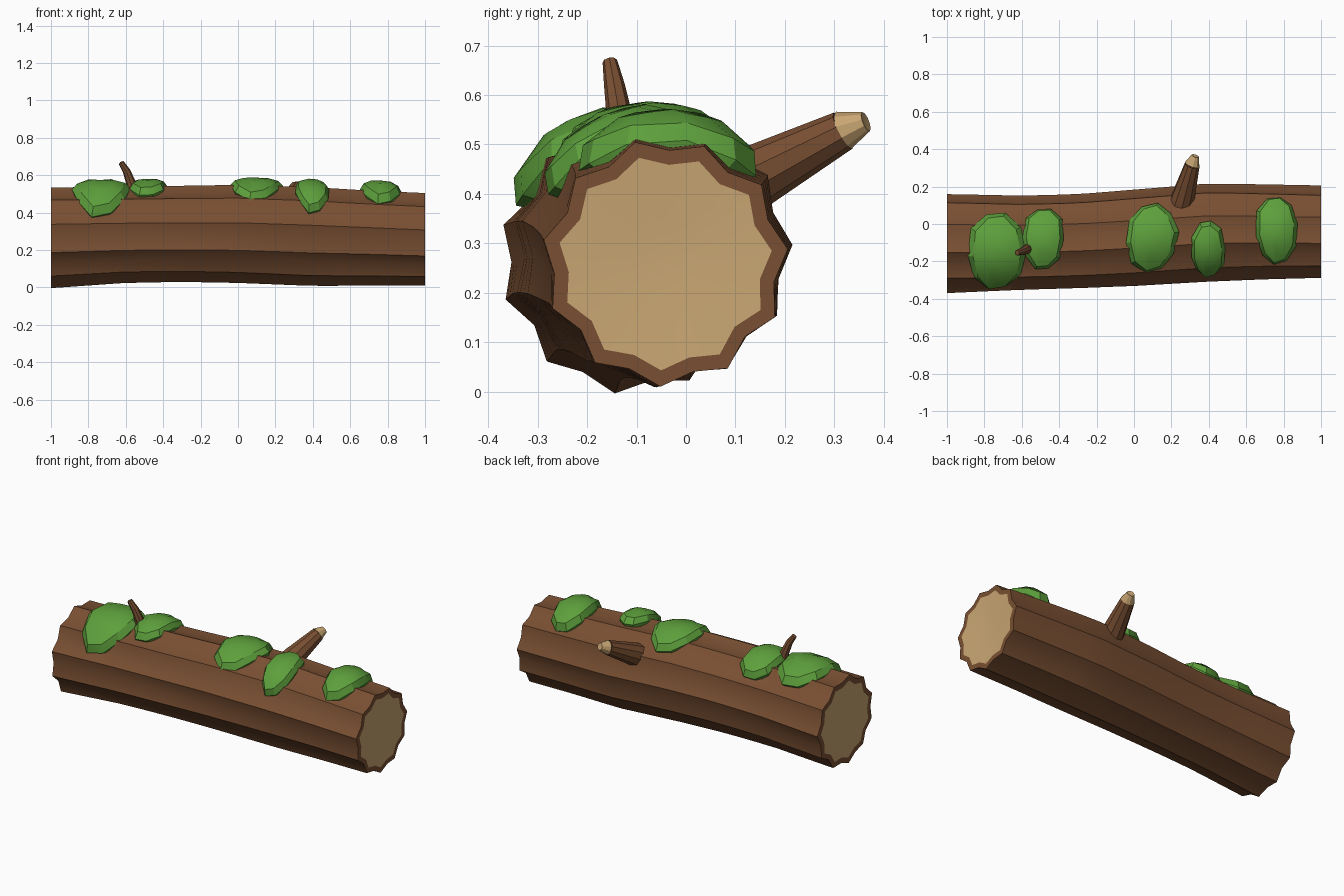
import bpy, bmesh, math, random
from mathutils import Vector

if "Cube" in bpy.data.objects:
    bpy.data.objects.remove(bpy.data.objects["Cube"])

random.seed(4)
RIDGES = 11
N = RIDGES * 2


def material(name, rgb):
    m = bpy.data.materials.new(name)
    m.diffuse_color = (*rgb, 1)
    m.use_nodes = True
    m.node_tree.nodes["Principled BSDF"].inputs["Base Color"].default_value = m.diffuse_color
    return m


BARK = material("bark", (0.19, 0.078, 0.032))
WOOD = material("wood", (0.58, 0.38, 0.17))
MOSS = material("moss", (0.11, 0.35, 0.045))


def loft(name, rings, mat, start=None, end=None, angle=30):
    """Skin a list of vertex rings; start/end are optional fan centres."""
    bm = bmesh.new()
    vr = [[bm.verts.new(p) for p in r] for r in rings]
    n = len(rings[0])
    for a, b in zip(vr, vr[1:]):
        for i in range(n):
            j = (i + 1) % n
            bm.faces.new((a[i], a[j], b[j], b[i]))
    for centre, ring in ((start, vr[0]), (end, vr[-1])):
        if centre is not None:
            c = bm.verts.new(centre)
            for i in range(n):
                bm.faces.new((ring[i], ring[(i + 1) % n], c))
    bmesh.ops.recalc_face_normals(bm, faces=bm.faces)
    me = bpy.data.meshes.new(name)
    bm.to_mesh(me)
    bm.free()
    me.materials.append(mat)
    ob = bpy.data.objects.new(name, me)
    bpy.context.collection.objects.link(ob)
    bpy.ops.object.select_all(action='DESELECT')
    ob.select_set(True)
    bpy.context.view_layer.objects.active = ob
    bpy.ops.object.shade_smooth_by_angle(angle=math.radians(angle))
    return ob


# Log spine: x, centre y, centre z, ridge radius
SPINE = [(-1, -0.11, 0.266, 0.268), (-0.6, -0.105, 0.28, 0.257),
         (-0.3, -0.095, 0.285, 0.258), (0, -0.075, 0.287, 0.264),
         (0.4, -0.045, 0.277, 0.266), (0.7, -0.042, 0.27, 0.255),
         (1, -0.042, 0.262, 0.248)]


def spine(x):
    for a, b in zip(SPINE, SPINE[1:]):
        if x <= b[0]:
            t = (x - a[0]) / (b[0] - a[0])
            return [a[k] + (b[k] - a[k]) * t for k in (1, 2, 3)]
    return list(SPINE[-1][1:])


def around(x, ang, scale=1.0, add=0.0):
    cy, cz, r = spine(x)
    r = r * scale + add
    return Vector((x, cy + r * math.cos(ang), cz + r * math.sin(ang)))


# Ridged cross-section with slight irregularity and twist
offset = [random.uniform(-0.012, 0.012) for _ in range(N)]
phase = [random.uniform(0, 6.28) for _ in range(N)]


def section(x, scale=1.0, dx=0.0):
    ring = []
    for i in range(N):
        a = math.radians(6 - 2.5 * (1 - x)) + i * math.tau / N
        s = (1.0 if i % 2 == 0 else 0.905) + offset[i]
        s += 0.012 * math.sin(3 * x + phase[i])
        p = around(x, a, s * scale)
        p.x += dx
        ring.append(p)
    return ring


# Bark shell including the flat rim at both ends
xs = [-1 + i / 8 for i in range(17)]
loft("log_bark", [section(-1, 0.87)] + [section(x) for x in xs] + [section(1, 0.87)], BARK)

# Cut wood faces, slightly dished
for name, s in (("left_end_wood", -1), ("right_end_wood", 1)):
    rings = [section(s, 0.87 * k, -s * d) for k, d in ((1, 0), (0.66, 0.004), (0.33, 0.008))]
    cy, cz, _ = spine(s)
    loft(name, rings, WOOD, end=(s * 0.99, cy, cz))


def tube_rings(points, radii, sides):
    pts = [Vector(p) for p in points]
    rings = []
    for k, p in enumerate(pts):
        d = (pts[min(k + 1, len(pts) - 1)] - pts[max(k - 1, 0)]).normalized()
        u = d.cross(Vector((1, 0, 0))).normalized()
        v = d.cross(u)
        rings.append([p + radii[k] * (math.cos(i * math.tau / sides) * u
                                      + math.sin(i * math.tau / sides) * v)
                      for i in range(sides)])
    return rings


# Broken branch stub with a pale snapped tip
stub_end = (0.312, 0.318, 0.528)
loft("branch_stub", tube_rings([(0.23, 0.03, 0.37), (0.265, 0.15, 0.44), stub_end],
                               [0.075, 0.063, 0.041], 10), BARK)
loft("branch_stub_wood", tube_rings([stub_end, (0.328, 0.364, 0.546)], [0.041, 0.021], 10),
     WOOD, end=(0.327, 0.361, 0.545), start=stub_end)

# Small bent twig
loft("twig", tube_rings([(-0.56, -0.13, 0.48), (-0.573, -0.135, 0.56),
                         (-0.595, -0.145, 0.62), (-0.625, -0.154, 0.668)],
                        [0.032, 0.026, 0.021, 0.015], 8), BARK,
     end=(-0.628, -0.155, 0.671))

# Moss cushions draped over the top: centre x, half length, centre angle, half angle, height
PADS = [(-0.735, 0.165, 102, 55, 0.045), (-0.485, 0.115, 84, 42, 0.042),
        (0.095, 0.145, 91, 46, 0.038), (0.395, 0.093, 113, 38, 0.042),
        (0.765, 0.118, 87, 49, 0.05)]
for k, (x0, hx, a0, ha, h) in enumerate(PADS):
    sides = 10
    wob = [random.uniform(0.92, 1.06) for _ in range(sides)]
    turn = random.uniform(0, 0.6)
    rings = []
    for rad, lift in ((0.95, -0.05), (1.0, -0.004), (0.82, h * 0.6), (0.45, h * 0.95)):
        rings.append([around(x0 + hx * rad * wob[i] * math.cos(turn + i * math.tau / sides),
                             math.radians(a0 + ha * rad * wob[i]
                                          * math.sin(turn + i * math.tau / sides)), 1, lift)
                      for i in range(sides)])
    loft(f"moss_pad_{k + 1}", rings, MOSS, end=around(x0, math.radians(a0), 1, h),
         start=around(x0, math.radians(a0), 1, -0.06))
